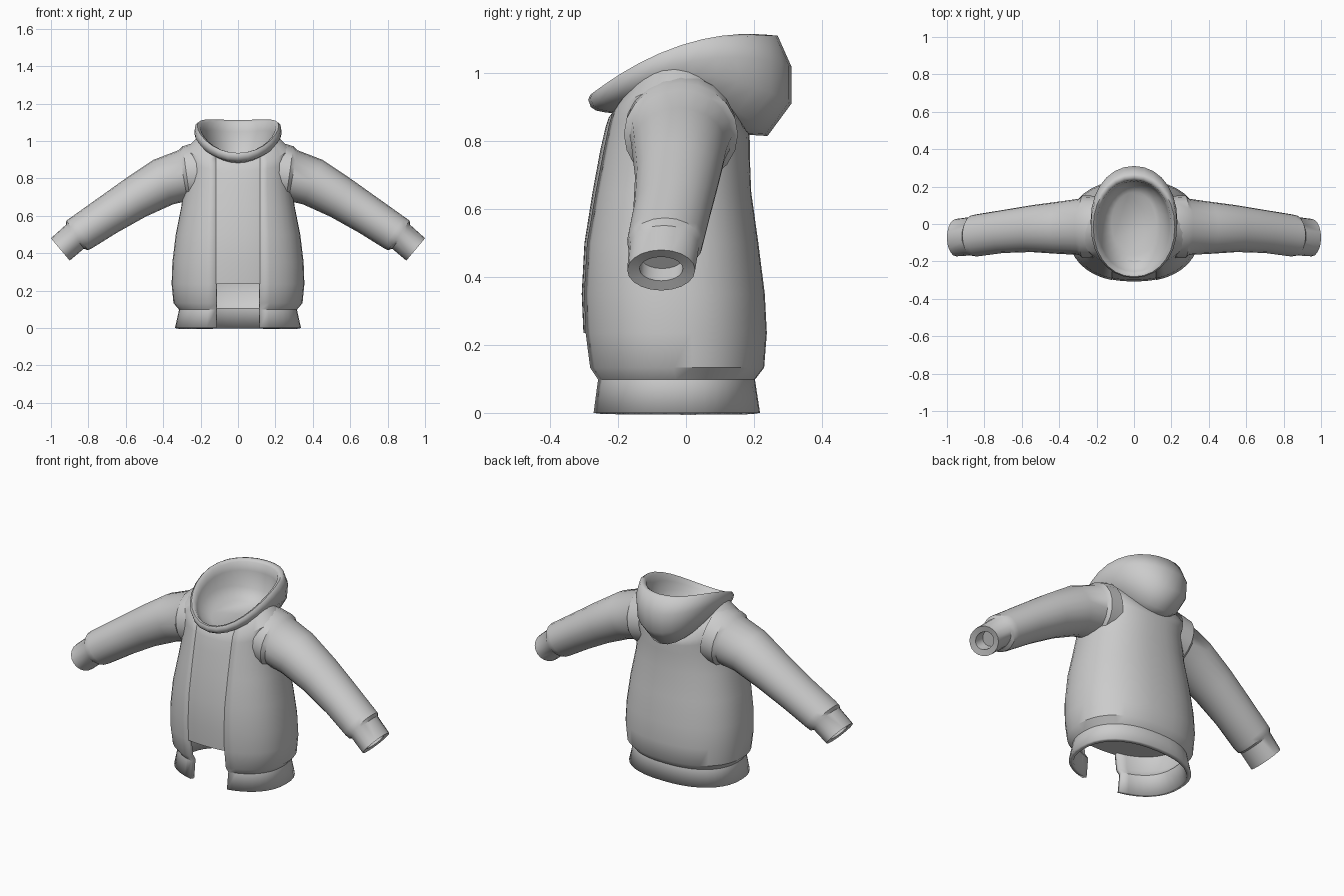
import bpy, bmesh, math

if "Cube" in bpy.data.objects:
    bpy.data.objects.remove(bpy.data.objects["Cube"])

E = 2.3          # squareness of torso sections
OPEN = 0.118     # half width of the front opening


def spow(v, p):
    return math.copysign(abs(v) ** p, v)


def section(ring, ts, e):
    """Ring (rx, y front, y back, z front, z side, z back) sampled at angles ts, 0 = front."""
    rx, yf, yb, zf, zm, zb = ring
    pts = []
    for t in ts:
        s, c = spow(math.sin(t), 2 / e), -spow(math.cos(t), 2 / e)
        z = zm + (zb - zf) / 2 * c + ((zb + zf) / 2 - zm) * c * c
        pts.append((rx * s, (yf + yb) / 2 + (yb - yf) / 2 * c, z))
    return pts


def loft(name, rows, closed, cap=False, angle=35):
    bm = bmesh.new()
    vs = [[bm.verts.new(p) for p in row] for row in rows]
    n = len(rows[0])
    for a, b in zip(vs, vs[1:]):
        for j in range(n if closed else n - 1):
            k = (j + 1) % n
            bm.faces.new((a[j], a[k], b[k], b[j]))
    if cap:
        bm.faces.new(vs[-1])
    me = bpy.data.meshes.new(name)
    bm.to_mesh(me)
    bm.free()
    ob = bpy.data.objects.new(name, me)
    bpy.context.collection.objects.link(ob)
    bpy.ops.object.select_all(action='DESELECT')
    ob.select_set(True)
    bpy.context.view_layer.objects.active = ob
    bpy.ops.object.shade_smooth_by_angle(angle=math.radians(angle))
    return ob


def flat(rx, yf, yb, z):
    return (rx, yf, yb, z, z, z)


def span(a, b, n):
    return [a + (b - a) * i / n for i in range(n + 1)]


def start(rx, x):
    return math.asin((x / rx) ** (E / 2))


# Torso sections from hem to shoulders
torso = [
    flat(.337, -.282, .218, 0), flat(.315, -.27, .203, .098), flat(.345, -.292, .23, .133),
    flat(.355, -.305, .238, .235), flat(.351, -.31, .232, .35), flat(.333, -.302, .213, .5),
    flat(.303, -.278, .192, .65), (.283, -.256, .188, .77, .78, .75),
    (.283, -.24, .188, .84, .88, .80), (.285, -.23, .186, .87, .955, .82),
    (.225, -.215, .175, .89, 1.01, .835), (.19, -.2, .16, .89, .985, .83),
]

# Open jacket shell with thickness
rows = []
for r in torso:
    t0 = start(r[0], OPEN)
    rows.append(section(r, span(t0, 2 * math.pi - t0, 36), E))
jacket = loft("jacket_body", rows, False)
mod = jacket.modifiers.new("thickness", 'SOLIDIFY')
mod.thickness = .025
mod.offset = -1

# Inner front panel filling the opening
rows = []
for r in torso[3:]:
    t0 = start(r[0], .15)
    rows.append(section((r[0], r[1] + .003, *r[2:]), span(-t0, t0, 10), E))
loft("front_panel", rows, False)

# Floor of the inner body
ts = [2 * math.pi * i / 36 for i in range(36)]
loft("inner_floor", [section(flat(.345, -.302, .225, z), ts, E) for z in (.25, .235)], True, True)

# Hood: outer bag, rolled rim, inner bowl
hood = [
    (.15, -.20, .16, .88, .93, .82), (.19, -.24, .24, .885, .95, .815),
    (.22, -.265, .31, .89, .99, .91), (.232, -.28, .31, .90, 1.035, 1.02),
    (.231, -.288, .27, .922, 1.07, 1.11), (.218, -.282, .25, .936, 1.082, 1.112),
    (.20, -.268, .235, .936, 1.07, 1.10), (.19, -.255, .228, .92, 1.035, 1.05),
    (.17, -.235, .22, .90, .98, .95), (.12, -.17, .17, .88, .92, .89),
]
ts = [2 * math.pi * i / 28 for i in range(28)]
loft("hood", [section(r, ts, 2.1) for r in hood], True, True, 60)

# Sleeve stations: x, y, z, in-plane radius, y radius, downward tilt
sleeve = [
    (.20, -.015, .83, .165, .165, 8), (.275, -.015, .82, .153, .168, 8),
    (.293, -.015, .815, .138, .15, 10), (.40, -.02, .78, .13, .14, 24),
    (.55, -.025, .695, .115, .125, 31), (.70, -.04, .60, .105, .115, 33),
    (.835, -.06, .51, .10, .113, 35), (.86, -.062, .495, .098, .11, 36),
    (.872, -.065, .488, .08, .103, 37), (.95, -.073, .42, .078, .10, 40),
    (.946, -.073, .424, .046, .064, 40), (.90, -.07, .46, .046, .064, 40),
]
rows = []
for x, y, z, rn, ry, a in sleeve:
    a = math.radians(a)
    row = []
    for i in range(20):
        t = 2 * math.pi * i / 20
        u = rn * math.sin(t)
        row.append((x + u * math.sin(a), y + ry * math.cos(t), z + u * math.cos(a)))
    rows.append(row)
arms = loft("sleeves", rows, True, True)
arms.modifiers.new("mirror", 'MIRROR')
